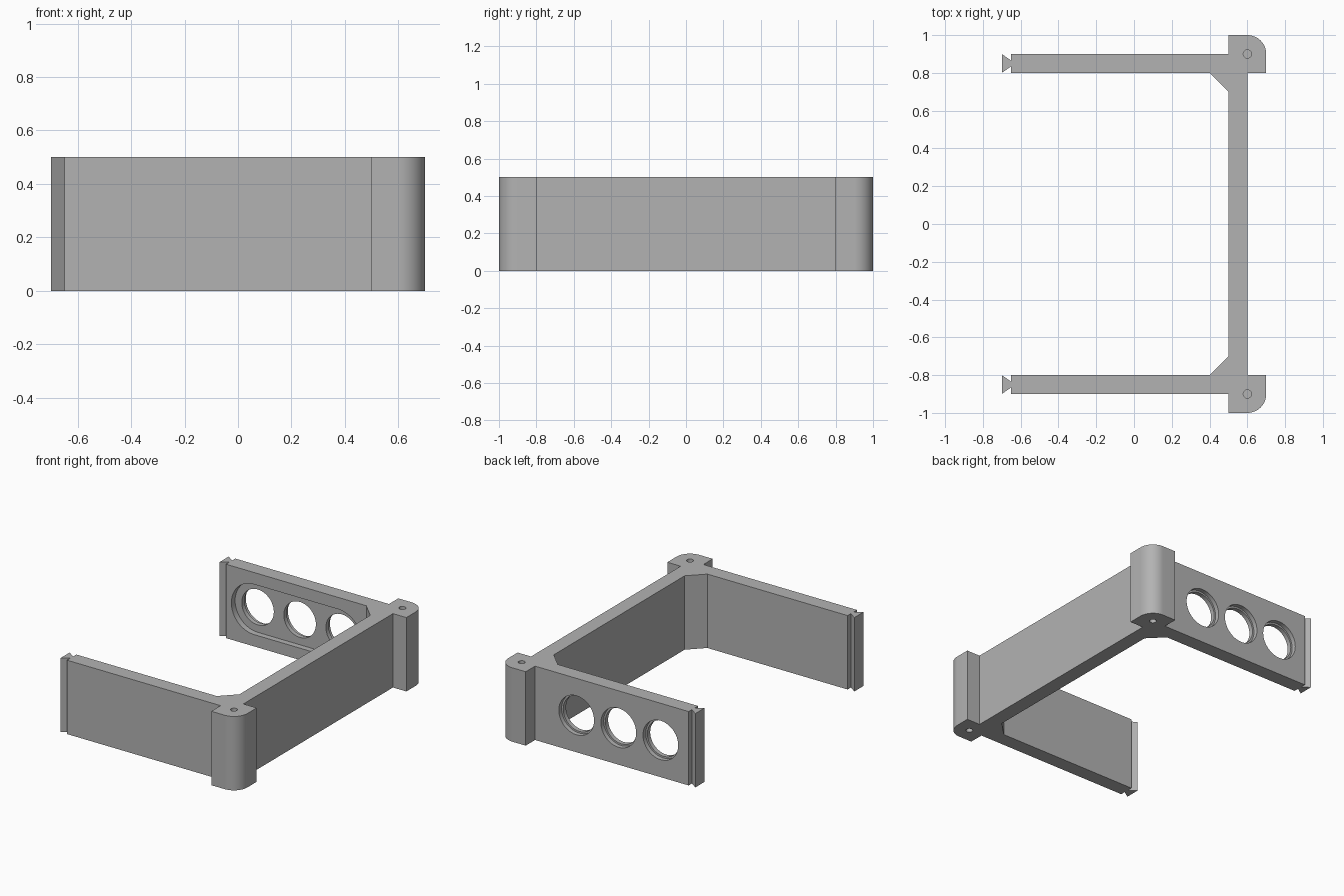
import bpy
import bmesh
from math import cos, sin, pi, radians
from mathutils import Matrix

if "Cube" in bpy.data.objects:
    bpy.data.objects.remove(bpy.data.objects["Cube"], do_unlink=True)

HEIGHT = 0.5
HOLE_X = (-0.44, -0.125, 0.19)

grey = bpy.data.materials.new("plain grey")
grey.use_nodes = True
grey.diffuse_color = (0.45, 0.45, 0.45, 1)
grey.node_tree.nodes["Principled BSDF"].inputs["Base Color"].default_value = (0.45, 0.45, 0.45, 1)


def prism(name, outline, depth, matrix=Matrix()):
    """Extrude a flat outline along its local z by depth."""
    bm = bmesh.new()
    face = bm.faces.new([bm.verts.new((x, y, 0)) for x, y in outline])
    new = bmesh.ops.extrude_face_region(bm, geom=[face])["geom"]
    bmesh.ops.translate(bm, vec=(0, 0, depth),
                        verts=[v for v in new if isinstance(v, bmesh.types.BMVert)])
    bmesh.ops.transform(bm, matrix=matrix, verts=bm.verts)
    bmesh.ops.recalc_face_normals(bm, faces=bm.faces)
    mesh = bpy.data.meshes.new(name)
    bm.to_mesh(mesh)
    bm.free()
    mesh.materials.append(grey)
    obj = bpy.data.objects.new(name, mesh)
    bpy.context.collection.objects.link(obj)
    return obj


def arc(cx, cy, r, start, end, steps):
    angles = [radians(start + (end - start) * i / steps) for i in range(steps + 1)]
    return [(cx + r * cos(a), cy + r * sin(a)) for a in angles]


def circle(cx, cy, r, sides=48):
    return arc(cx, cy, r, 0, 360, sides)[:-1]


def cut(target, cutter):
    cutter.hide_render = True
    mod = target.modifiers.new("cut", "BOOLEAN")
    mod.operation = "DIFFERENCE"
    mod.solver = "EXACT"
    mod.object = cutter
    bpy.ops.object.select_all(action="DESELECT")
    bpy.context.view_layer.objects.active = target
    target.select_set(True)
    bpy.ops.object.modifier_apply(modifier=mod.name)
    bpy.data.objects.remove(cutter, do_unlink=True)


# Half of the U-shaped plan: spine, rounded post, side panel, dovetail, brace
half = [(0.6, 0.8), (0.7, 0.8)]
half += arc(0.6, 0.9, 0.1, 0, 90, 16)
half += [(0.5, 1.0), (0.5, 0.9), (-0.65, 0.9), (-0.65, 0.865), (-0.7, 0.9),
         (-0.7, 0.8), (-0.65, 0.835), (-0.65, 0.8), (0.4, 0.8), (0.5, 0.7)]
plan = half + [(x, -y) for x, y in reversed(half)]
frame = prism("bracket_frame", plan, HEIGHT)

# Pin holes in the ends of both posts
for y in (-0.9, 0.9):
    for z in (-0.1, HEIGHT - 0.1):
        cut(frame, prism("pin_hole", circle(0.6, y, 0.022, 24), 0.2,
                         Matrix.Translation((0, 0, z))))


def across_panel(y):
    """Outline x, y becomes x, z; depth runs back to front from y."""
    return Matrix.Translation((0, y, HEIGHT / 2)) @ Matrix.Rotation(pi / 2, 4, "X")


# Rounded recess on the inner side of the back panel
slot = arc(HOLE_X[0], 0, 0.17, 90, 270, 24) + arc(HOLE_X[-1], 0, 0.17, -90, 90, 24)
cut(frame, prism("slot_recess", slot, 0.1, across_panel(0.84)))

# Three round openings with a stepped outer rim
for x in HOLE_X:
    cut(frame, prism("round_opening", circle(x, 0, 0.12), 0.3, across_panel(1.0)))
    cut(frame, prism("opening_rim", circle(x, 0, 0.132), 0.13, across_panel(1.0)))

bpy.ops.object.select_all(action="DESELECT")
frame.select_set(True)
bpy.context.view_layer.objects.active = frame
bpy.ops.object.shade_smooth_by_angle(angle=radians(30))
